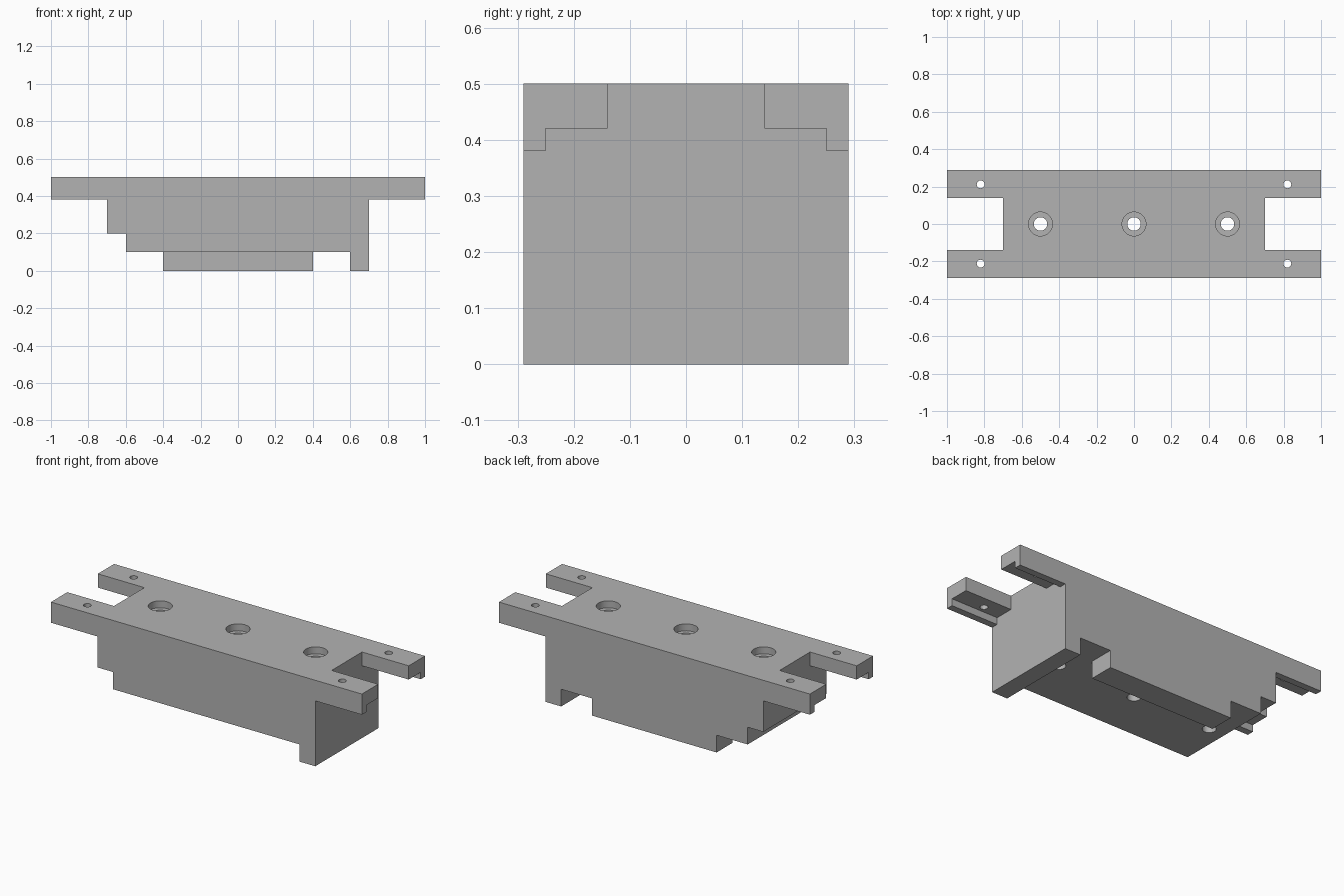
import bpy
import bmesh
from mathutils import Matrix, Vector

default = bpy.data.objects.get("Cube")
if default:
    bpy.data.objects.remove(default, do_unlink=True)

grey = bpy.data.materials.new("light_grey")
grey.use_nodes = True
colour = (0.45, 0.45, 0.45, 1)
grey.diffuse_color = colour
grey.node_tree.nodes["Principled BSDF"].inputs["Base Color"].default_value = colour


def make_object(name, bm):
    bmesh.ops.recalc_face_normals(bm, faces=bm.faces)
    mesh = bpy.data.meshes.new(name)
    bm.to_mesh(mesh)
    bm.free()
    mesh.materials.append(grey)
    obj = bpy.data.objects.new(name, mesh)
    bpy.context.collection.objects.link(obj)
    return obj


def prism(name, points, sweep):
    """Extrude a closed outline along a vector."""
    bm = bmesh.new()
    face = bm.faces.new([bm.verts.new(p) for p in points])
    ext = bmesh.ops.extrude_face_region(bm, geom=[face])
    verts = [g for g in ext["geom"] if isinstance(g, bmesh.types.BMVert)]
    bmesh.ops.translate(bm, verts=verts, vec=Vector(sweep))
    return make_object(name, bm)


def cylinder(name, x, y, radius, bottom, top, sides=32):
    bm = bmesh.new()
    bmesh.ops.create_cone(bm, cap_ends=True, segments=sides, radius1=radius,
                          radius2=radius, depth=top - bottom,
                          matrix=Matrix.Translation((x, y, (top + bottom) / 2)))
    return make_object(name, bm)


def cut(target, cutter):
    """Subtract a temporary cutter and remove it."""
    cutter.hide_render = True
    mod = target.modifiers.new("cut", "BOOLEAN")
    mod.operation = "DIFFERENCE"
    mod.solver = "EXACT"
    mod.object = cutter
    bpy.context.view_layer.objects.active = target
    bpy.ops.object.modifier_apply(modifier=mod.name)
    bpy.data.objects.remove(cutter, do_unlink=True)


# Stepped block: side outline swept through the full depth
outline = [(-1, .5), (-1, .38), (-.7, .38), (-.7, .2), (-.6, .2), (-.6, .1),
           (-.4, .1), (-.4, 0), (.4, 0), (.4, .1), (.6, .1), (.6, 0),
           (.7, 0), (.7, .38), (1, .38), (1, .5)]
block = prism("mounting_block", [(x, -.29, z) for x, z in outline], (0, .58, 0))

# Forked ends: slot between the arms, with a rebate under each arm
half_slot = [(.14, .6), (.14, .42), (.25, .42), (.25, .3)]
slot = half_slot + [(-y, z) for y, z in reversed(half_slot)]
for side in (-1, 1):
    cut(block, prism("slot_cutter", [(side * .7, y, z) for y, z in slot],
                     (side * .4, 0, 0)))

# Leave the bottom rail only along the back
relief = [(-.5, -.4, -.1), (.5, -.4, -.1), (.5, -.4, .1), (-.5, -.4, .1)]
cut(block, prism("relief_cutter", relief, (0, .545, 0)))

# Counterbored holes through the block
for x in (-.5, 0, .5):
    cut(block, cylinder("bore_cutter", x, 0, .036, -.1, .6))
    cut(block, cylinder("counterbore_cutter", x, 0, .064, .46, .6))

# Small screw holes in the arms
for x in (-.82, .82):
    for y in (-.212, .212):
        cut(block, cylinder("screw_cutter", x, y, .021, .3, .6, 24))

# Smooth bores, crisp edges
bpy.ops.object.select_all(action="DESELECT")
block.select_set(True)
bpy.context.view_layer.objects.active = block
bpy.ops.object.shade_smooth_by_angle()
